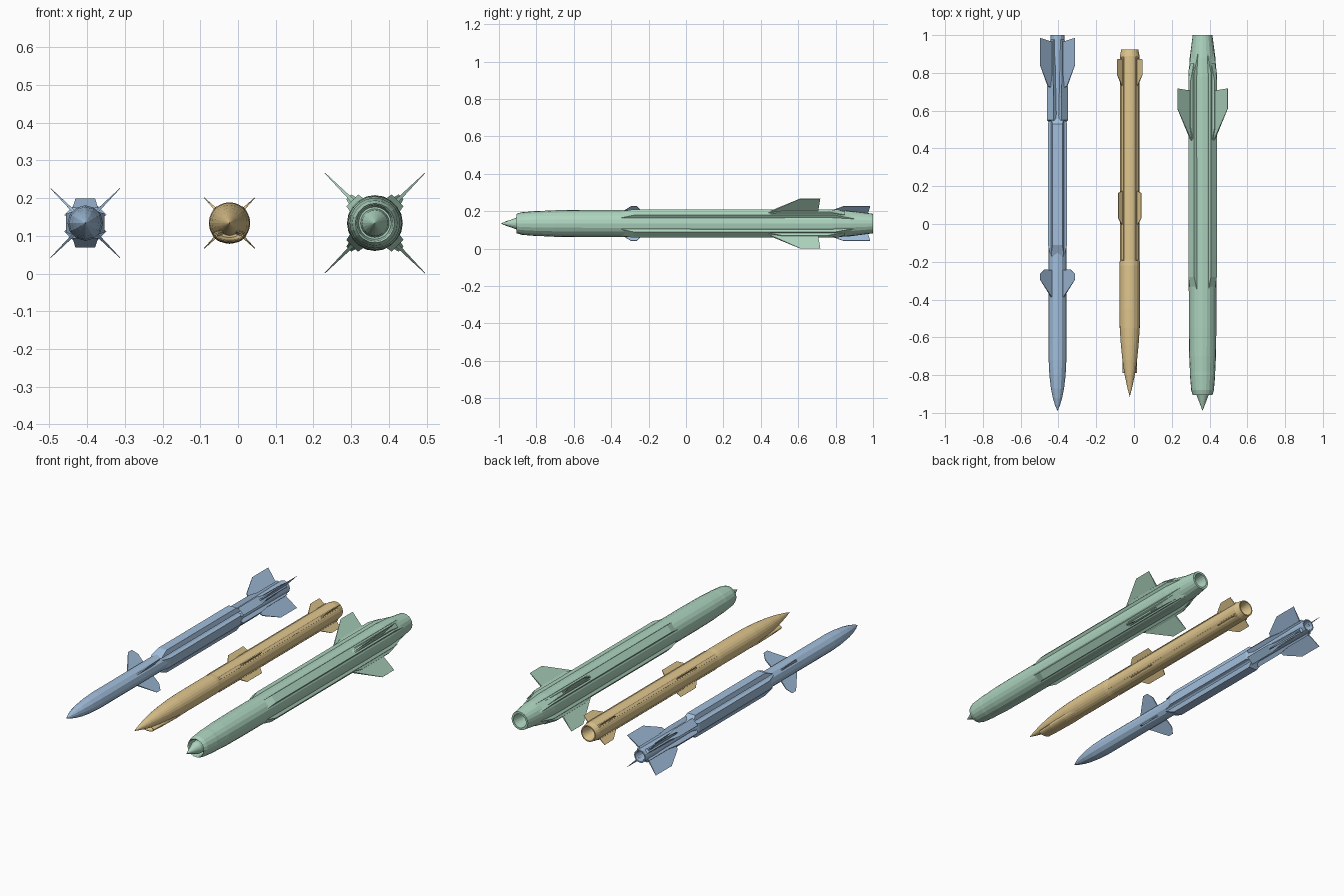
import bpy, bmesh, math

Z = 0.134                      # height of every missile axis
DIAG = [45, 135, 225, 315]


def material(name, rgb):
    m = bpy.data.materials.new(name)
    m.diffuse_color = (*rgb, 1)
    return m


def finish(name, bm, x, mat):
    bmesh.ops.recalc_face_normals(bm, faces=bm.faces)
    me = bpy.data.meshes.new(name)
    bm.to_mesh(me)
    bm.free()
    ob = bpy.data.objects.new(name, me)
    ob.location = (x, 0, Z)
    me.materials.append(mat)
    bpy.context.collection.objects.link(ob)
    return ob


def skin(bm, rings):
    for a, b in zip(rings, rings[1:]):
        n = max(len(a), len(b))
        for i in range(n):
            j = (i + 1) % n
            if len(a) == 1:
                bm.faces.new((a[0], b[i], b[j]))
            elif len(b) == 1:
                bm.faces.new((a[i], a[j], b[0]))
            else:
                bm.faces.new((a[i], a[j], b[j], b[i]))


def lathe(name, profile, sides, x, mat):
    """Revolve (y, radius) points around the missile axis."""
    bm = bmesh.new()
    rings = []
    for y, r in profile:
        n = 1 if r == 0 else sides
        rings.append([bm.verts.new((r * math.cos(2 * math.pi * i / sides), y,
                                    r * math.sin(2 * math.pi * i / sides)))
                      for i in range(n)])
    skin(bm, rings)
    return finish(name, bm, x, mat)


def plates(name, pts, x, mat, angles=DIAG):
    """Radial slabs from (y, radius, half thickness) outlines, one per angle."""
    bm = bmesh.new()
    for deg in angles:
        c, s = math.cos(math.radians(deg)), math.sin(math.radians(deg))
        sides = [[bm.verts.new((r * c - k * w * s, y, r * s + k * w * c))
                  for y, r, w in pts] for k in (-1, 1)]
        bm.faces.new(sides[0])
        bm.faces.new(sides[1][::-1])
        skin(bm, sides)
    return finish(name, bm, x, mat)


def rail(y0, y1, ramp0, ramp1, low, high, w, wt=None):
    """Outline of a long fairing with ramped ends."""
    wt = w if wt is None else wt
    return [(y0, low, w), (y0 + ramp0, high, wt), (y1 - ramp1, high, wt), (y1, low, w)]


blue = material("blue_paint", (0.36, 0.52, 0.72))
gold = material("gold_paint", (0.75, 0.57, 0.27))
green = material("green_paint", (0.42, 0.66, 0.52))

# --- Slim missile with canards, left ---
bx = -0.405
lathe("slim_body", [(-0.99, 0), (-0.96, 0.013), (-0.92, 0.025), (-0.87, 0.035),
                    (-0.80, 0.043), (-0.72, 0.047), (0.54, 0.047), (0.58, 0.038),
                    (1.0, 0.037), (1.0, 0.030), (0.93, 0.022), (0.93, 0)], 12, bx, blue)
plates("slim_top_bottom_fairings", rail(-0.17, 0.56, 0.06, 0.03, 0.040, 0.065, 0.034, 0.026),
       bx, blue, [90, 270])
plates("slim_side_fairings", rail(-0.17, 0.56, 0.06, 0.03, 0.035, 0.051, 0.030, 0.025),
       bx, blue, [0, 180])
plates("slim_tail_fairings", [(0.53, 0.025, 0.022), (0.55, 0.055, 0.024), (0.72, 0.055, 0.024),
                              (0.79, 0.046, 0.012), (0.97, 0.046, 0.012), (0.985, 0.025, 0.012)],
       bx, blue)
plates("slim_canards", [(-0.39, 0.043, 0.004), (-0.295, 0.130, 0.0008),
                        (-0.262, 0.130, 0.0008), (-0.24, 0.095, 0.002), (-0.245, 0.043, 0.004)], bx, blue)
plates("slim_tail_fins", [(0.72, 0.045, 0.004), (0.73, 0.072, 0.003), (0.84, 0.130, 0.0008),
                          (0.985, 0.130, 0.0008), (0.965, 0.045, 0.004)], bx, blue)

# --- Chin-intake missile, centre ---
gx = -0.0225
lathe("chin_intake_body", [(-0.915, 0), (-0.87, 0.012), (-0.80, 0.027), (-0.72, 0.039),
                           (-0.64, 0.047), (-0.55, 0.053), (-0.45, 0.055), (-0.22, 0.055),
                           (-0.19, 0.052), (0.89, 0.052), (0.92, 0.046), (0.925, 0.046),
                           (0.925, 0.040), (0.85, 0.025), (0.85, 0)], 24, gx, gold)

# Flattened scoop under the nose, blending into the body
bm = bmesh.new()
rings = []
for y, cz, a, b in [(-0.76, -0.032, 0.020, 0.006), (-0.79, -0.033, 0.034, 0.012),
                    (-0.79, -0.033, 0.037, 0.015), (-0.70, -0.033, 0.040, 0.019),
                    (-0.58, -0.031, 0.043, 0.023), (-0.44, -0.026, 0.042, 0.026)]:
    rings.append([bm.verts.new((a * math.cos(i * math.pi / 10), y,
                                cz + b * math.sin(i * math.pi / 10))) for i in range(20)])
skin(bm, rings)
bm.faces.new(rings[0])
bm.faces.new(rings[-1])
finish("chin_intake_scoop", bm, gx, gold)

plates("chin_intake_rails", rail(-0.20, 0.89, 0.01, 0.01, 0.045, 0.056, 0.008), gx, gold)
plates("chin_intake_mid_fins", [(-0.01, 0.045, 0.003), (0.0, 0.062, 0.003), (0.03, 0.086, 0.001),
                                (0.165, 0.086, 0.001), (0.178, 0.045, 0.003)], gx, gold)
plates("chin_intake_tail_fins", [(0.73, 0.045, 0.003), (0.735, 0.060, 0.003), (0.79, 0.095, 0.001),
                                 (0.872, 0.095, 0.001), (0.875, 0.045, 0.003)], gx, gold)

# --- Heavy ramjet missile, right ---
rx = 0.363
lathe("heavy_body", [(-0.99, 0), (-0.90, 0.034), (-0.85, 0.038), (-0.85, 0.043), (-0.90, 0.048),
                     (-0.905, 0.052), (-0.88, 0.060), (-0.80, 0.067), (-0.78, 0.067),
                     (-0.70, 0.071), (-0.55, 0.073), (0.78, 0.074), (0.88, 0.068), (1.0, 0.052),
                     (1.0, 0.040), (0.92, 0.028), (0.92, 0)], 20, rx, green)
plates("heavy_corner_fairings", rail(-0.37, 0.90, 0.09, 0.10, 0.062, 0.085, 0.026, 0.022), rx, green)
plates("heavy_fin_roots", rail(0.42, 0.85, 0.09, 0.09, 0.080, 0.098, 0.014, 0.009), rx, green)
plates("heavy_fins", [(0.44, 0.085, 0.005), (0.61, 0.188, 0.0008),
                      (0.718, 0.188, 0.0008), (0.705, 0.085, 0.005)], rx, green)
